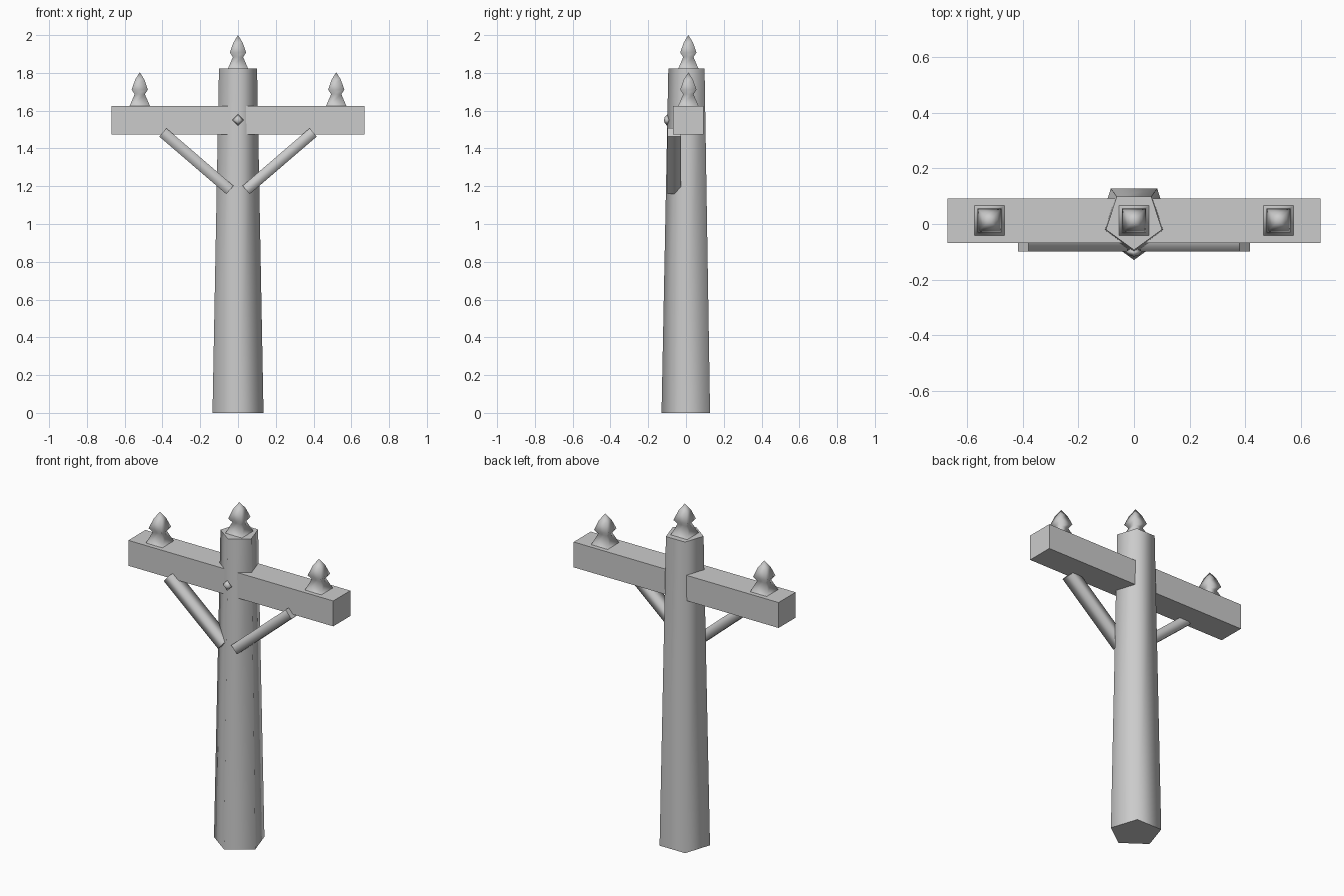
import bpy, bmesh
from math import sin, cos, tau, pi
from mathutils import Matrix, Vector

if "Cube" in bpy.data.objects:
    bpy.data.objects.remove(bpy.data.objects["Cube"])

CY = 0.0125  # depth of the pole axis


def loft(name, sides, rings, start, loc=(0, 0, 0), rot=None):
    """Stack n-sided rings of (radius, height); smooth sides, flat caps."""
    bm = bmesh.new()
    loops = []
    for r, z in rings:
        if r == 0:
            loops.append([bm.verts.new((0, 0, z))] * sides)
        else:
            loops.append([bm.verts.new((r * cos(start + tau * i / sides),
                                        r * sin(start + tau * i / sides), z))
                          for i in range(sides)])
    for a, b in zip(loops, loops[1:]):
        for i in range(sides):
            j = (i + 1) % sides
            vs = list(dict.fromkeys((a[i], a[j], b[j], b[i])))
            bm.faces.new(vs).smooth = True
    for ring in (loops[0], loops[-1]):
        if ring[0] is not ring[1]:
            bm.faces.new(ring).smooth = False
    bmesh.ops.recalc_face_normals(bm, faces=bm.faces)
    if rot:
        bm.transform(rot)
    me = bpy.data.meshes.new(name)
    bm.to_mesh(me)
    bm.free()
    ob = bpy.data.objects.new(name, me)
    ob.location = loc
    bpy.context.collection.objects.link(ob)
    return ob


# Tapered five-sided pole with an edge facing the front
loft("pole", 5, [(0.142, 0), (0.106, 1.822)], -pi / 2, (0, CY, 0))

# Crossarm
bpy.ops.mesh.primitive_cube_add(size=1, location=(0, CY, 1.55))
arm = bpy.context.object
arm.name = "crossarm"
arm.scale = (1.34, 0.16, 0.15)

# Square insulators on the arm and the pole top
K = 2 ** 0.5  # half width to corner radius
PROFILE = [(0.055, -0.003), (0.027, 0.062), (0.043, 0.086), (0.024, 0.14), (0, 0.178)]
rings = [(w * K, z) for w, z in PROFILE]
for name, x, z in (("insulator_left", -0.52, 1.625),
                   ("insulator_right", 0.52, 1.625),
                   ("insulator_top", 0, 1.822)):
    loft(name, 4, rings, pi / 4, (x, CY, z))

# Diagonal braces
for name, s in (("brace_left", -1), ("brace_right", 1)):
    low, high = Vector((s * 0.043, -0.062, 1.18)), Vector((s * 0.398, -0.062, 1.485))
    d = high - low
    zax = d.normalized()
    yax = Vector((0, 1, 0))
    xax = yax.cross(zax)
    rot = Matrix((xax, yax, zax)).transposed().to_4x4()
    rot = rot @ Matrix.Diagonal((0.029, 0.036, 1, 1))
    loft(name, 4, [(K, 0), (K, d.length)], pi / 4, low, rot)

# Faceted bolt head
loft("bolt", 4, [(0.0, -0.02), (0.03, 0), (0.015, 0.013), (0, 0.017)], 0,
     (0, -0.1, 1.55), Matrix.Rotation(pi / 2, 4, 'X'))
